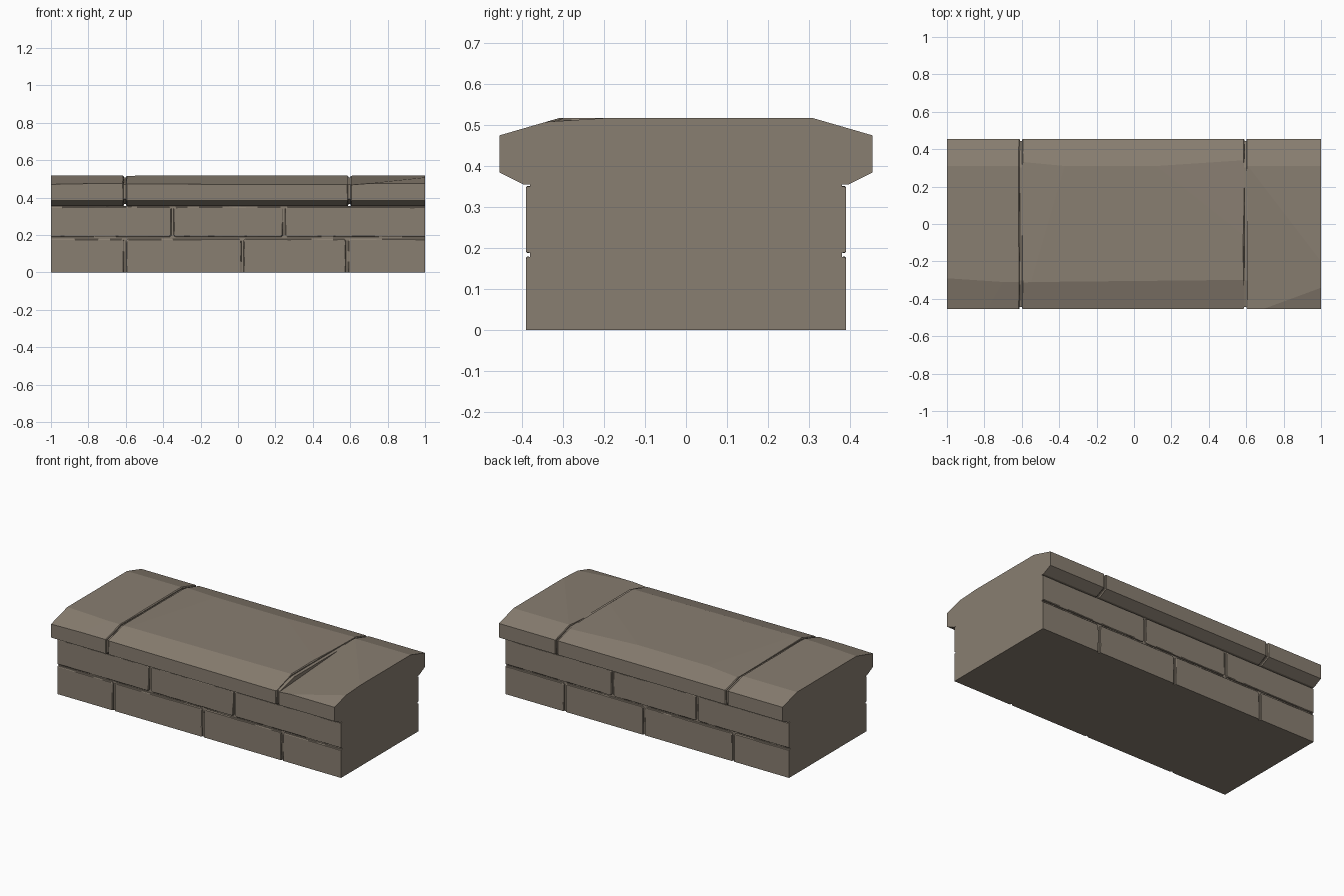
import bpy, bmesh, random
from mathutils import Vector

if "Cube" in bpy.data.objects:
    bpy.data.objects.remove(bpy.data.objects["Cube"])

random.seed(4)
stone = bpy.data.materials.new("weathered stone")
stone.diffuse_color = (0.25, 0.21, 0.165, 1)
stone.use_nodes = True
stone.node_tree.nodes["Principled BSDF"].inputs["Base Color"].default_value = stone.diffuse_color


def finish(name, bm):
    bmesh.ops.recalc_face_normals(bm, faces=bm.faces[:])
    me = bpy.data.meshes.new(name)
    bm.to_mesh(me)
    bm.free()
    me.materials.append(stone)
    ob = bpy.data.objects.new(name, me)
    bpy.context.collection.objects.link(ob)
    return ob


def loft(rings):
    """Skin a list of equal-length closed rings and close both ends."""
    bm = bmesh.new()
    vs = [[bm.verts.new(p) for p in r] for r in rings]
    n = len(vs[0])
    for a, b in zip(vs, vs[1:]):
        for i in range(n):
            j = (i + 1) % n
            bm.faces.new((a[i], a[j], b[j], b[i]))
    bm.faces.new(vs[0][::-1])
    bm.faces.new(vs[-1])
    return bm


def divide(points, step):
    """Add evenly spaced points along a closed outline."""
    out = []
    for a, b in zip(points, points[1:] + points[:1]):
        a, b = Vector(a), Vector(b)
        k = max(1, round((b - a).length / step))
        out += [a.lerp(b, i / k) for i in range(k)]
    return out


def jit(a):
    return random.uniform(-a, a)


# Wall core: the back of the mortar grooves
CORE, FACE = 0.38, 0.39
finish("wall_core", loft([[(x, -CORE, 0), (x, CORE, 0), (x, CORE, 0.356), (x, -CORE, 0.356)]
                          for x in (-1, 1)]))


# Wall bricks: thin slabs with worn edges, flush at the wall ends and the ground
def brick(name, x0, x1, z0, z1, s):
    c = 0.009
    pts = []
    for x, z, dx, dz in ((x0, z0, 1, 1), (x1, z0, -1, 1), (x1, z1, -1, -1), (x0, z1, 1, -1)):
        if abs(x) == 1 or z == 0:
            pts.append((x, z))
        else:
            pair = [(x, z + dz * c), (x + dx * c, z)]
            pts += pair if dx * dz > 0 else pair[::-1]
    cx, cz = (x0 + x1) / 2, (z0 + z1) / 2
    hx, hz = (x1 - x0) / 2, (z1 - z0) / 2
    outline = divide(pts, 0.06)

    def ring(y, inset, wob):
        r = []
        for p in outline:
            x = cx + (p.x - cx) * (1 - inset / hx) + jit(wob)
            z = cz + (p.y - cz) * (1 - inset / hz) + jit(wob)
            if abs(p.x) == 1:
                x = p.x
            if p.y == 0:
                z = 0
            r.append((x, s * y, z))
        return r
    finish(name, loft([ring(CORE, 0, 0), ring(FACE - 0.003, 0.0005, 0.001),
                       ring(FACE, 0.004, 0.0015)]))


courses = [(0, 0.179, (-1, -0.604, 0.024, 0.583, 1)),
           (0.189, 0.351, (-1, -0.35, 0.246, 1))]
g = 0.006
for side, s in (("front", -1), ("back", 1)):
    for row, (z0, z1, xs) in enumerate(courses):
        for i, (a, b) in enumerate(zip(xs, xs[1:])):
            brick(f"{side}_brick_{row}_{i}", a if a == -1 else a + g,
                  b if b == 1 else b - g, z0, z1, s)

# Coping profile (y, z)
half = [(0.395, 0.355), (0.455, 0.385), (0.455, 0.475), (0.31, 0.517)]
profile = half + [(-y, z) for y, z in reversed(half)]
fine = divide(profile, 0.07)
MID = 0.436


def section(x, sy=1.0, sz=1.0, wob=0.0):
    return [(x + jit(wob), p.x * sy, MID + (p.y - MID) * sz) for p in fine]


# Coping stones, each with shallow chips given as planes through three points
joints = (-1, -0.605, 0.595, 1)
chips = [
    [((-1, -0.29, 0.517), (-0.7, -0.31, 0.517), (-1, -0.455, 0.471))],
    [((0.12, 0.31, 0.517), (0.46, 0.04, 0.517), (0.46, 0.31, 0.511)),
     ((-0.52, -0.31, 0.517), (-0.2, -0.31, 0.516), (-0.35, -0.455, 0.472)),
     ((-0.46, 0.0, 0.517), (-0.55, -0.31, 0.517), (-0.6, -0.1, 0.514))],
    [((0.69, -0.455, 0.475), (1, -0.2, 0.517), (1, -0.31, 0.510))],
]
for i, (a, b) in enumerate(zip(joints, joints[1:])):
    rings = []
    if a == -1:
        rings.append(section(a))
    else:
        rings += [section(a + 0.006, 0.99, 0.94, 0.001), section(a + 0.011, 1, 1, 0.002)]
    if b == 1:
        rings.append(section(b))
    else:
        rings += [section(b - 0.011, 1, 1, 0.002), section(b - 0.006, 0.99, 0.94, 0.001)]
    bm = loft(rings)
    for tri in chips[i]:
        p, q, r = map(Vector, tri)
        n = (q - p).cross(r - p).normalized()
        if n.z < 0:
            n = -n
        res = bmesh.ops.bisect_plane(bm, geom=bm.verts[:] + bm.edges[:] + bm.faces[:],
                                     plane_co=p, plane_no=n, clear_outer=True)
        bmesh.ops.holes_fill(bm, edges=[e for e in bm.edges if e.is_boundary], sides=0)
    finish(f"coping_stone_{i}", bm)

# Recessed mortar between the coping stones
for i, x in enumerate(joints[1:3]):
    finish(f"coping_mortar_{i}", loft([section(x - 0.015, 0.977, 0.87),
                                       section(x + 0.015, 0.977, 0.87)]))
